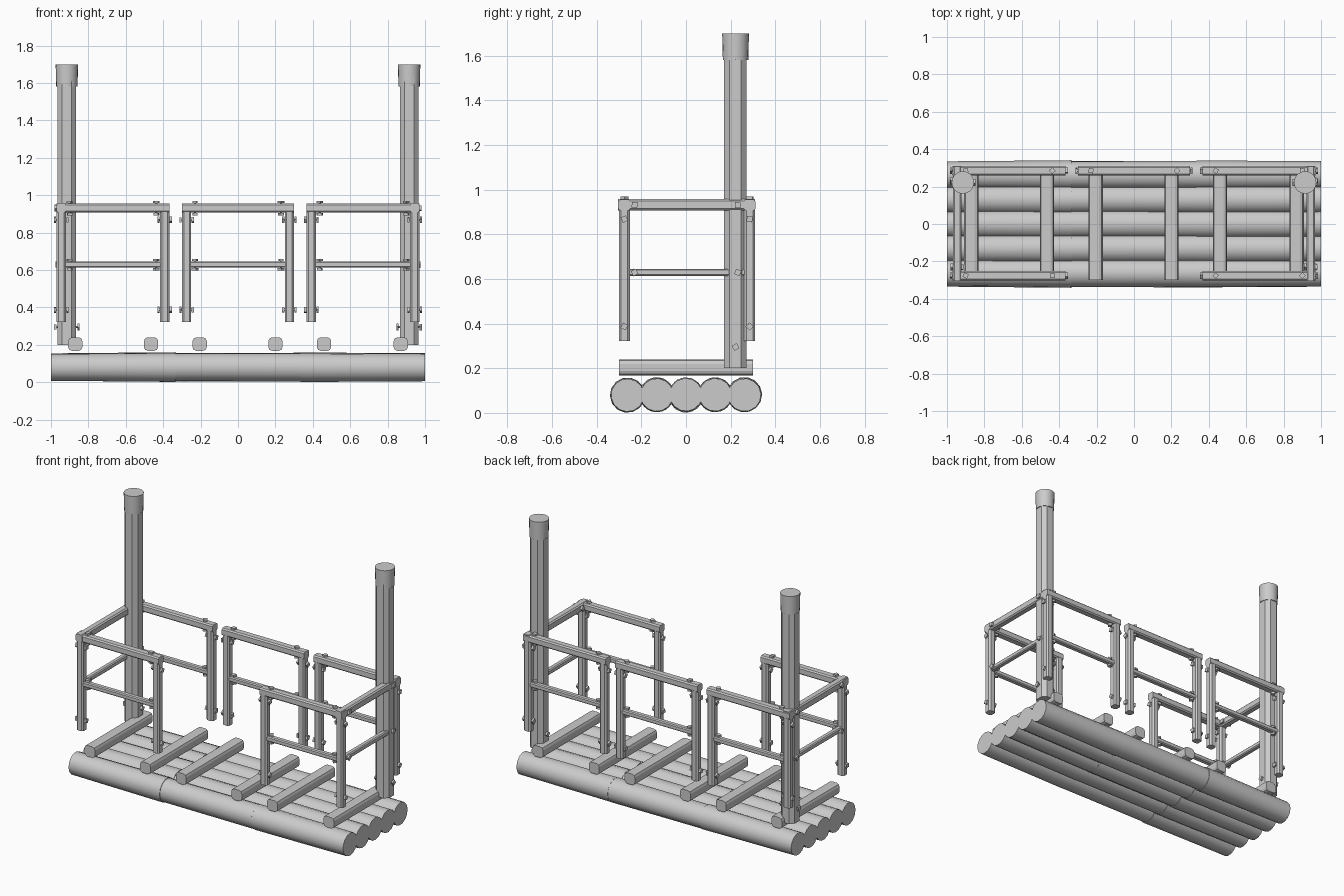
import bpy, bmesh, math, random
from mathutils import Matrix, Vector

if "Cube" in bpy.data.objects:
    bpy.data.objects.remove(bpy.data.objects["Cube"])

random.seed(4)


def finish(name, bm, smooth=False):
    me = bpy.data.meshes.new(name)
    bm.to_mesh(me)
    bm.free()
    ob = bpy.data.objects.new(name, me)
    bpy.context.collection.objects.link(ob)
    if smooth:
        bpy.context.view_layer.objects.active = ob
        ob.select_set(True)
        bpy.ops.object.shade_smooth_by_angle(angle=math.radians(40))
        ob.select_set(False)
    return ob


def beam(name, lo, hi, bevel=0.008, segs=1):
    """Square timber with its long edges chamfered."""
    lo, hi = Vector(lo), Vector(hi)
    size, mid = hi - lo, (hi + lo) / 2
    axis = max(range(3), key=lambda i: size[i])
    bm = bmesh.new()
    bmesh.ops.create_cube(bm, size=1, matrix=Matrix.Translation(mid) @ Matrix.Diagonal((*size, 1)))
    long_edges = [e for e in bm.edges
                  if abs((e.verts[0].co - e.verts[1].co)[axis]) > size[axis] * 0.9]
    bmesh.ops.bevel(bm, geom=long_edges, offset=bevel, segments=segs, profile=0.5, affect='EDGES')
    return finish(name, bm)


def rod(name, centre, axis, length, r1, r2, sides, smooth=True, spin=0.0):
    """Round bar along x or z."""
    bm = bmesh.new()
    turn = Matrix.Rotation(math.pi / 2, 4, 'Y') if axis == 'x' else Matrix()
    bmesh.ops.create_cone(bm, cap_ends=True, segments=sides, radius1=r1, radius2=r2, depth=length,
                          matrix=Matrix.Translation(centre) @ turn @ Matrix.Rotation(spin, 4, 'Z'))
    return finish(name, bm, smooth)


def bolt(centre, axis, length):
    """Through bolt: thin shank with a square head at each end."""
    rod("bolt_shank", centre, axis, length, 0.007, 0.007, 6, False)
    for s in (-1, 1):
        c = Vector(centre)
        c['xyz'.index(axis)] += s * (length / 2 - 0.005)
        rod("bolt_head", c, axis, 0.012, 0.018, 0.018, 4, False, random.uniform(0, 1.5))


# Floor logs, three lengths per row
for y in (-0.262, -0.131, 0, 0.131, 0.262):
    for x, r1, r2 in ((-0.6667, 0.073, 0.079), (0, 0.075, 0.077), (0.6667, 0.078, 0.074)):
        rod("floor_log", (x, y, 0.08 + random.uniform(-0.001, 0.002)), 'x', 0.6667, r1, r2, 14,
            spin=random.uniform(0, 0.4))

# Cross beams above the floor
for x in (-0.87, -0.465, -0.205, 0.2, 0.46, 0.87):
    beam("cross_beam", (x - 0.038, -0.3, 0.168), (x + 0.038, 0.3, 0.24), 0.02, 2)

# Tall back posts with round caps
for s in (-1, 1):
    x = s * 0.915
    beam("tall_post", (x - 0.05, 0.17, 0.2), (x + 0.05, 0.272, 1.64), 0.025)
    rod("post_cap", (x, 0.222, 1.64), 'z', 0.12, 0.057, 0.06, 20)
    bolt((x, 0.222, 0.295), 'x', 0.135)

TOP, MID = (0.907, 0.955), (0.613, 0.645)


def panel(x0, x1, y):
    """Railing panel: two legs, top rail, mid rail and bolts."""
    for x in (x0 + 0.025, x1 - 0.025):
        beam("rail_leg", (x - 0.025, y - 0.025, 0.322), (x + 0.025, y + 0.025, 0.93), 0.01)
        for z in (0.868, 0.387):
            bolt((x, y, z), 'x', 0.076)
    beam("top_rail", (x0, y - 0.026, TOP[0]), (x1, y + 0.026, TOP[1]))
    beam("mid_rail", (x0 + 0.03, y - 0.018, MID[0]), (x1 - 0.03, y + 0.018, MID[1]), 0.006)
    for x in (x0 + 0.07, x1 - 0.07):
        bolt((x, y, 0.931), 'z', 0.075)
        bolt((x, y, 0.629), 'z', 0.06)


# Back and front railings
panel(-0.3, 0.3, 0.285)
for s in (-1, 1):
    x0, x1 = sorted((s * 0.367, s * 0.97))
    for y in (-0.276, 0.285):
        panel(x0, x1, y)

# Side railings
for s in (-1, 1):
    x = s * 0.945
    beam("side_top_rail", (x - 0.024, -0.305, TOP[0]), (x + 0.024, 0.308, TOP[1] + 0.002))
    beam("side_mid_rail", (x - 0.017, -0.26, MID[0]), (x + 0.017, 0.27, MID[1]), 0.006)
    for y in (-0.23, 0.232):
        bolt((x, y, 0.931), 'x', 0.07)
        bolt((x, y, 0.629), 'x', 0.06)
